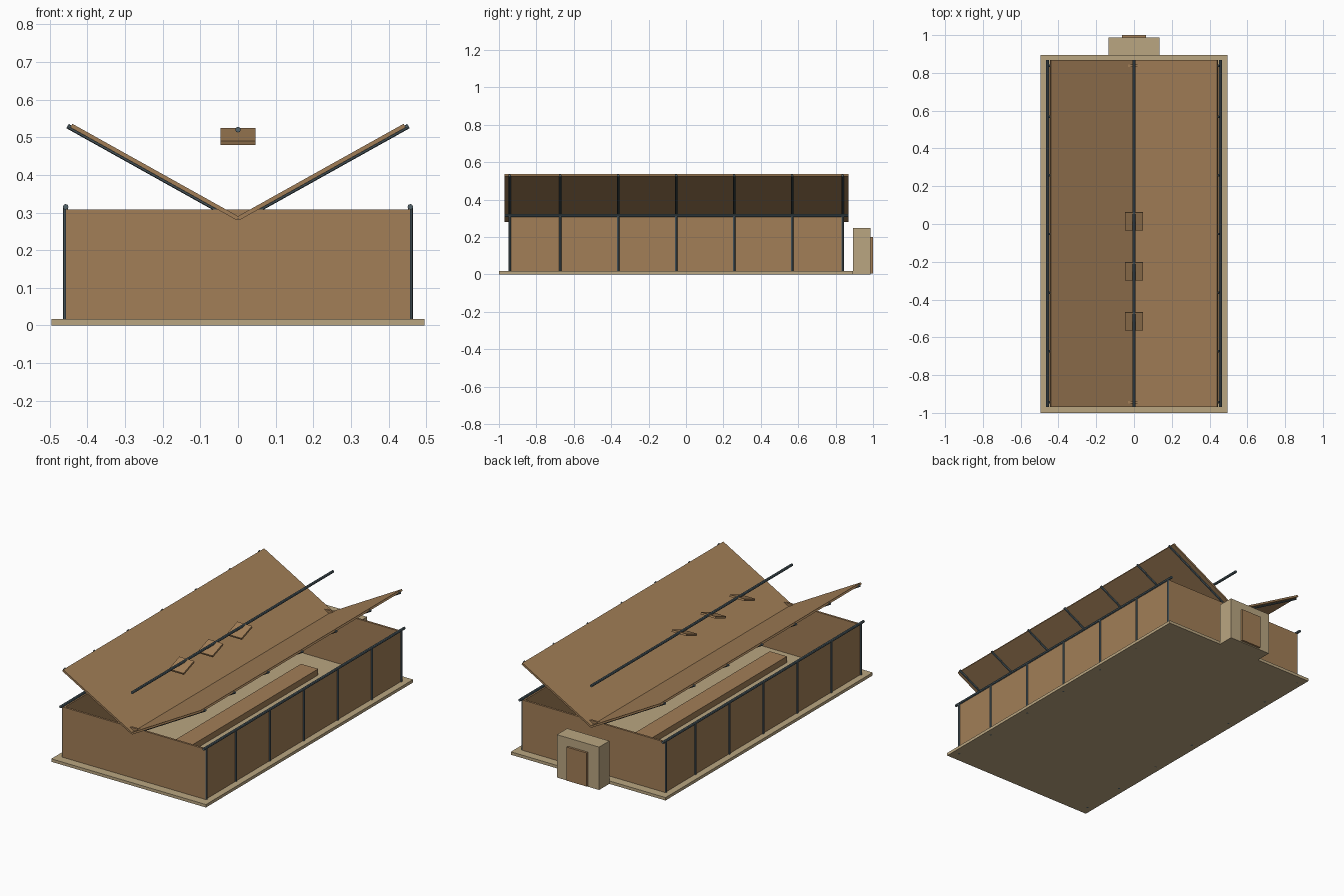
import bpy
from math import radians, atan2, hypot
from mathutils import Vector

if "Cube" in bpy.data.objects:
    bpy.data.objects.remove(bpy.data.objects["Cube"])


def material(name, rgb):
    m = bpy.data.materials.new(name)
    m.diffuse_color = (*rgb, 1)
    m.use_nodes = True
    m.node_tree.nodes["Principled BSDF"].inputs["Base Color"].default_value = m.diffuse_color
    return m


BARK = material("bark", (0.36, 0.21, 0.095))
EARTH = material("earth", (0.49, 0.38, 0.22))
POLE = material("pole_wood", (0.09, 0.13, 0.15))


def box(name, lo, hi, mat, rot=(0, 0, 0)):
    lo, hi = Vector(lo), Vector(hi)
    bpy.ops.mesh.primitive_cube_add(size=1, location=(lo + hi) / 2)
    o = bpy.context.object
    o.name = name
    o.scale = hi - lo
    o.rotation_euler = rot
    o.data.materials.append(mat)
    return o


def pole(name, a, b, r):
    a, b = Vector(a), Vector(b)
    bpy.ops.mesh.primitive_cylinder_add(vertices=8, radius=r, depth=(b - a).length,
                                        location=(a + b) / 2)
    o = bpy.context.object
    o.name = name
    o.rotation_euler = (b - a).to_track_quat('Z', 'Y').to_euler()
    o.data.materials.append(POLE)
    return o


YC = -0.053                      # middle of the house along y
Y0, Y1 = YC - 0.897, YC + 0.897  # outer wall faces
R0, R1 = -0.97, 0.868            # roof ends
frames = [YC - 0.89] + [YC + 0.31 * i for i in range(-2, 3)] + [YC + 0.89]

# Ground slab and long central hearth
box("ground_slab", (-0.495, -1, 0), (0.495, 0.894, 0.017), EARTH)
box("hearth", (-0.055, -0.845, 0.017), (0.055, 0.655, 0.052), BARK)

# End walls
box("front_wall", (-0.455, Y0, 0.017), (0.455, Y0 + 0.012, 0.308), BARK)
box("back_wall", (-0.455, Y1 - 0.012, 0.017), (0.455, Y1, 0.308), BARK)

# Roof slope line, rising outward from the central valley
slope = Vector((0.443, 0, 0.247))
angle = atan2(slope.z, slope.x)
along = slope.normalized()
normal = Vector((-along.z, 0, along.x))
length = hypot(slope.x, slope.z)

for s, side in ((-1, "left"), (1, "right")):
    flip = Vector((s, 1, 1))
    # Side wall, wall plate and posts
    xs = sorted((s * 0.446, s * 0.457))
    box(side + "_wall", (xs[0], Y0, 0.017), (xs[1], Y1, 0.308), BARK)
    pole(side + "_wall_plate", (s * 0.458, R0, 0.315), (s * 0.458, R1, 0.315), 0.0075)
    # Bark roof panel
    c = Vector((0, 0, 0.284)) + slope / 2
    c.x *= s
    c.y = (R0 + R1) / 2
    half = Vector((length / 2, (R1 - R0) / 2, 0.0055))
    box(side + "_roof_panel", c - half, c + half, BARK, (0, -s * angle, 0))
    for i, y in enumerate(frames):
        pole(f"{side}_post_{i + 1}", (s * 0.458, y, 0), (s * 0.458, y, 0.312), 0.0065)
        # Rafter under the panel, poking out slightly at both ends
        base = Vector((0, y, 0.284)) - normal * 0.006
        a = (base - along * 0.006) * flip
        b = (base + along * (length + 0.008)) * flip
        pole(f"{side}_rafter_{i + 1}", a, b, 0.0065)

# Ridge pole with three tilted smoke hole covers
pole("ridge_pole", (0, R0, 0.52), (0, R1, 0.52), 0.0075)
for i, y in enumerate((0.015, -0.25, -0.515)):
    box(f"smoke_hole_cover_{i + 1}", (-0.047, y - 0.051, 0.497),
        (0.047, y + 0.051, 0.508), BARK, (radians(20), 0, 0))

# Entrance block and door at the back
box("entrance_block", (-0.135, 0.893, 0), (0.135, 0.987, 0.248), EARTH)
box("door", (-0.064, 0.98, 0.006), (0.064, 1.0, 0.2), BARK)
